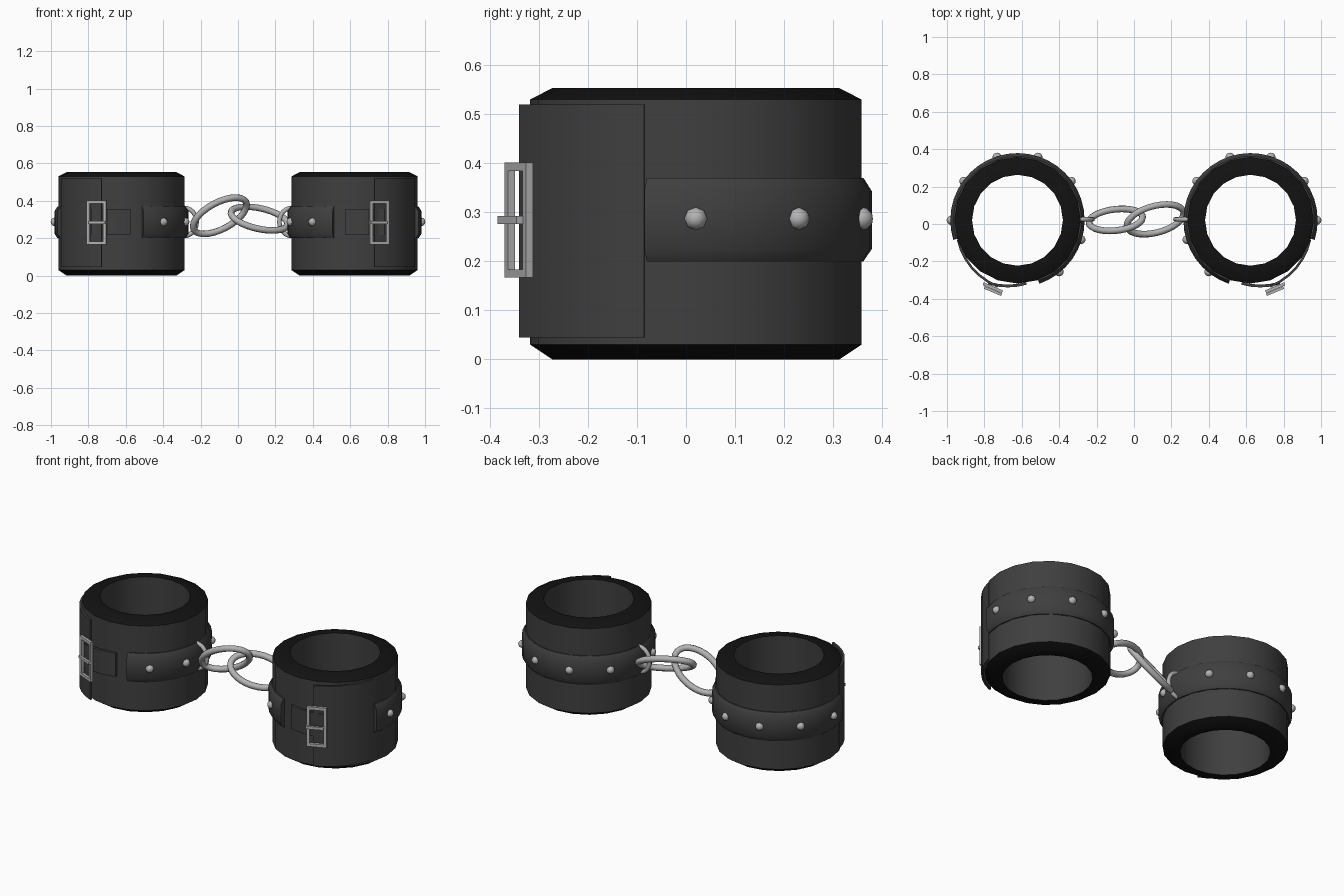
import bpy, bmesh, math
from mathutils import Vector, Matrix

if "Cube" in bpy.data.objects:
    bpy.data.objects.remove(bpy.data.objects["Cube"])

CX, CY, ZM = 0.623, 0.02, 0.287   # cuff centre (mirrored in x) and strap height


def material(name, v):
    m = bpy.data.materials.new(name)
    m.diffuse_color = (v, v, v, 1)
    m.use_nodes = True
    m.node_tree.nodes["Principled BSDF"].inputs["Base Color"].default_value = m.diffuse_color
    return m


LEATHER = material("leather", 0.05)
PADDING = material("padding", 0.006)
METAL = material("metal", 0.45)


def finish(name, bm, mats, smooth=35):
    bmesh.ops.recalc_face_normals(bm, faces=bm.faces)
    me = bpy.data.meshes.new(name)
    bm.to_mesh(me)
    bm.free()
    for m in mats:
        me.materials.append(m)
    ob = bpy.data.objects.new(name, me)
    bpy.context.collection.objects.link(ob)
    bpy.ops.object.select_all(action='DESELECT')
    ob.select_set(True)
    bpy.context.view_layer.objects.active = ob
    bpy.ops.object.shade_smooth_by_angle(angle=math.radians(smooth))
    return ob


def arc(name, s, profile, a0, a1, n, mats, rise=0.0, slots=None):
    """Sweep an (r, z) profile round a cuff from a0 to a1 degrees; rise grows the radius."""
    full = abs(a1 - a0) >= 360
    bm = bmesh.new()
    rings = []
    for i in range(n if full else n + 1):
        t = i / n
        a = math.radians(a0 + (a1 - a0) * t)
        rings.append([bm.verts.new((s * (CX + (r + rise * t) * math.cos(a)),
                                    CY + (r + rise * t) * math.sin(a), z)) for r, z in profile])
    k = len(profile)
    for i in range(n):
        p, q = rings[i], rings[(i + 1) % len(rings)]
        for j in range(k):
            f = bm.faces.new((p[j], p[(j + 1) % k], q[(j + 1) % k], q[j]))
            f.material_index = slots[j] if slots else 0
    if not full:
        bm.faces.new(rings[0])
        bm.faces.new(rings[-1])
    return finish(name, bm, mats)


def rod(name, pts, radius, closed):
    """Round metal rod along points."""
    cu = bpy.data.curves.new(name, 'CURVE')
    cu.dimensions = '3D'
    cu.bevel_depth = radius
    cu.bevel_resolution = 2
    sp = cu.splines.new('POLY')
    sp.points.add(len(pts) - 1)
    for p, co in zip(sp.points, pts):
        p.co = (*co, 1)
    sp.use_cyclic_u = closed
    tmp = bpy.data.objects.new(name, cu)
    bpy.context.collection.objects.link(tmp)
    bm = bmesh.new()
    bm.from_mesh(tmp.to_mesh())
    bpy.data.objects.remove(tmp)
    return finish(name, bm, [METAL], 60)


def box(bm, c, size, M):
    bmesh.ops.create_cube(bm, size=1, matrix=M @ Matrix.Translation(c) @ Matrix.Diagonal((*size, 1)))


for side, s in (("left", -1), ("right", 1)):
    # cuff body with dark padded rims
    arc(side + "_cuff", s, [(0.293, 0), (0.338, 0.03), (0.338, 0.53), (0.293, 0.553),
                            (0.243, 0.553), (0.243, 0)],
        0, 360, 20, [LEATHER, PADDING], slots=[1, 0, 1, 1, 0, 1])
    # overlapping flap that lifts off towards the buckle
    arc(side + "_flap", s, [(0.328, 0.045), (0.341, 0.045), (0.341, 0.52), (0.328, 0.52)],
        -18, -73.5, 6, [LEATHER], rise=0.035)
    # studded band round the back
    arc(side + "_studded_band", s, [(0.33, 0.20), (0.342, 0.20), (0.359, 0.225), (0.359, 0.343),
                                    (0.342, 0.37), (0.33, 0.37)], -17, 251, 30, [LEATHER])
    # strap tongue through the buckle
    arc(side + "_strap_tongue", s, [(0.333, 0.218), (0.348, 0.218), (0.348, 0.357), (0.333, 0.357)],
        -98, -65, 4, [LEATHER], rise=0.03)

    # domed studs
    bm = bmesh.new()
    for deg in (0, 36, 72, 108, 144, 197, 231):
        a = math.radians(deg)
        M = (Matrix.Translation((s * (CX + 0.355 * math.cos(a)), CY + 0.355 * math.sin(a), ZM))
             @ Matrix.Rotation(a if s > 0 else math.pi - a, 4, 'Z') @ Matrix.Rotation(math.pi / 2, 4, 'Y'))
        bmesh.ops.create_uvsphere(bm, u_segments=8, v_segments=6, radius=0.024, matrix=M)
    finish(side + "_studs", bm, [METAL], 60)

    # buckle frame and prong
    M = Matrix.Translation((s * 0.755, -0.341, ZM - 0.003)) @ Matrix.Rotation(s * math.radians(23), 4, 'Z')
    bm = bmesh.new()
    for e in (-1, 1):
        box(bm, (e * 0.047, 0, 0), (0.017, 0.016, 0.235), M)
        box(bm, (0, 0, e * 0.109), (0.111, 0.016, 0.017), M)
    box(bm, (-s * 0.008, -0.016, 0), (0.1, 0.014, 0.016), M)
    finish(side + "_buckle", bm, [METAL])

    # half ring holding the chain
    rod(side + "_anchor_ring",
        [(s * (CX - 0.335 - 0.067 * math.sin(t)), CY + 0.005, ZM + 0.075 * math.cos(t))
         for t in (math.pi * i / 12 for i in range(13))], 0.012, False)


# two interlocked oval chain links: centre, long axis, short-axis direction
for name, c, u, v in (
        ("left_chain_link", (-0.097, 0.022, 0.32), (0.88, 0, 0.47), (0.36, 0.64, -0.68)),
        ("right_chain_link", (0.114, 0.025, 0.305), (0.95, 0.22, -0.17), (0, 0.82, 0.63))):
    c, u, v = Vector(c), Vector(u).normalized(), Vector(v)
    v = (v - u * v.dot(u)).normalized()
    rod(name, [c + u * 0.158 * math.cos(t) + v * 0.092 * math.sin(t)
               for t in (2 * math.pi * i / 28 for i in range(28))], 0.018, True)
